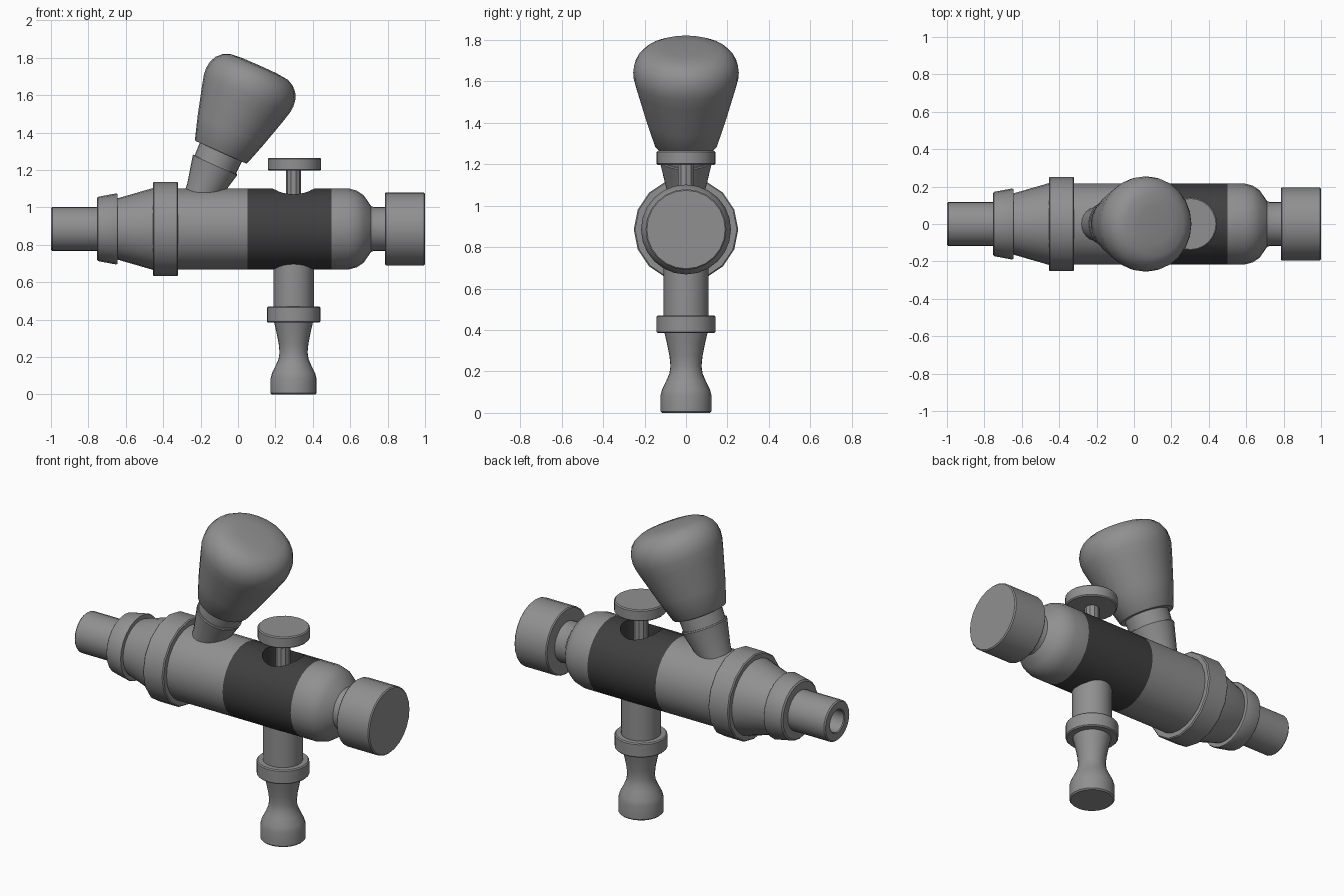
import bpy, bmesh, math
from mathutils import Matrix

if "Cube" in bpy.data.objects:
    bpy.data.objects.remove(bpy.data.objects["Cube"])

AXIS_Z = 0.885   # height of the horizontal barrel
VALVE_X = 0.297  # position of the vertical valve
ALONG_X = Matrix.Translation((0, 0, AXIS_Z)) @ Matrix.Rotation(math.pi / 2, 4, 'Y')
UPRIGHT = Matrix.Translation((VALVE_X, 0, 0))
TILTED = Matrix.Translation((-0.092, 0, 1.295)) @ Matrix.Rotation(math.radians(24), 4, 'Y')


def material(name, value):
    mat = bpy.data.materials.new(name)
    mat.diffuse_color = (value, value, value, 1)
    mat.use_nodes = True
    mat.node_tree.nodes["Principled BSDF"].inputs["Base Color"].default_value = mat.diffuse_color
    return mat


METAL = material("mid_grey", 0.28)
DARK = material("dark_grey", 0.05)


def smooth(ob, angle=35):
    bpy.ops.object.select_all(action='DESELECT')
    ob.select_set(True)
    bpy.context.view_layer.objects.active = ob
    bpy.ops.object.shade_smooth_by_angle(angle=math.radians(angle))


def lathe(name, profile, matrix, sides=24, mat=METAL):
    """Closed solid turned from (radius, height) points; ends are capped."""
    bm = bmesh.new()
    rings = []
    for r, h in profile:
        rings.append([bm.verts.new((r * math.cos(2 * math.pi * i / sides),
                                    r * math.sin(2 * math.pi * i / sides), h))
                      for i in range(sides)])
    for a, b in zip(rings, rings[1:]):
        for i in range(sides):
            j = (i + 1) % sides
            bm.faces.new((a[i], a[j], b[j], b[i]))
    bm.faces.new(rings[0][::-1])
    bm.faces.new(rings[-1])
    bm.transform(matrix)
    bmesh.ops.recalc_face_normals(bm, faces=bm.faces[:])
    me = bpy.data.meshes.new(name)
    bm.to_mesh(me)
    bm.free()
    me.materials.append(mat)
    ob = bpy.data.objects.new(name, me)
    bpy.context.collection.objects.link(ob)
    smooth(ob)
    return ob


def drum(r, h0, h1, c=0.006):
    """Profile of a disc with lightly chamfered rims."""
    return [(r - c, h0), (r, h0 + c), (r, h1 - c), (r - c, h1)]


# Inlet tube with open bore
lathe("inlet_tube", [(0.065, -0.75), (0.065, -0.995), (0.07, -1.0), (0.112, -1.0),
                     (0.118, -0.993), (0.118, -0.70)], ALONG_X)
# Flared nut, cone and collar
lathe("flared_nut", [(0.163, -0.755), (0.172, -0.748), (0.19, -0.652), (0.187, -0.645)], ALONG_X)
lathe("inlet_cone", [(0.16, -0.66), (0.165, -0.64), (0.22, -0.45), (0.22, -0.44)], ALONG_X)
lathe("collar", drum(0.252, -0.455, -0.32), ALONG_X, 16)
# Barrel sections
lathe("barrel_rear", [(0.217, -0.33), (0.217, 0.05)], ALONG_X)
band = lathe("dark_band", [(0.217, 0.05), (0.217, 0.50)], ALONG_X, mat=DARK)
lathe("barrel_front", [(0.217, 0.50), (0.217, 0.59), (0.205, 0.635), (0.18, 0.672),
                       (0.122, 0.712), (0.118, 0.725), (0.118, 0.80)], ALONG_X)
lathe("end_cap", drum(0.195, 0.785, 1.0), ALONG_X)

# Opening in the band around the valve stem
cutter = lathe("band_cutter", [(0.112, 0.75), (0.112, 1.3)], UPRIGHT, mat=DARK)
mod = band.modifiers.new("opening", 'BOOLEAN')
mod.operation = 'DIFFERENCE'
mod.object = cutter
bpy.context.view_layer.objects.active = band
bpy.ops.object.modifier_apply(modifier=mod.name)
bpy.data.objects.remove(cutter)
smooth(band)

# Vertical valve: stem, top button, outlet tube, ring and spout
lathe("valve_stem", [(0.04, 0.74), (0.04, 1.21)], UPRIGHT, 10)
lathe("valve_button", drum(0.142, 1.197, 1.265), Matrix.Translation((0.005, 0, 0)) @ UPRIGHT)
lathe("outlet_tube", [(0.108, 0.45), (0.108, 0.72)], UPRIGHT)
lathe("outlet_ring", drum(0.143, 0.385, 0.47), UPRIGHT)
lathe("spout", [(0.116, 0.0), (0.123, 0.007), (0.123, 0.085), (0.115, 0.115), (0.095, 0.155),
                (0.08, 0.19), (0.075, 0.225), (0.08, 0.275), (0.092, 0.335), (0.107, 0.40)],
      UPRIGHT)

# Tilted handle: socket, neck and grip
lathe("handle_socket", [(0.085, -0.36), (0.095, -0.23), (0.13, -0.076), (0.127, -0.07)], TILTED)
lathe("handle_neck", [(0.12, -0.09), (0.124, 0.01)], TILTED)
lathe("handle_grip", [(0.148, 0.0), (0.154, 0.006), (0.193, 0.13), (0.238, 0.29), (0.252, 0.345),
                      (0.255, 0.38), (0.25, 0.42), (0.233, 0.455), (0.205, 0.483),
                      (0.17, 0.5), (0.1, 0.507), (0.02, 0.508)], TILTED)
